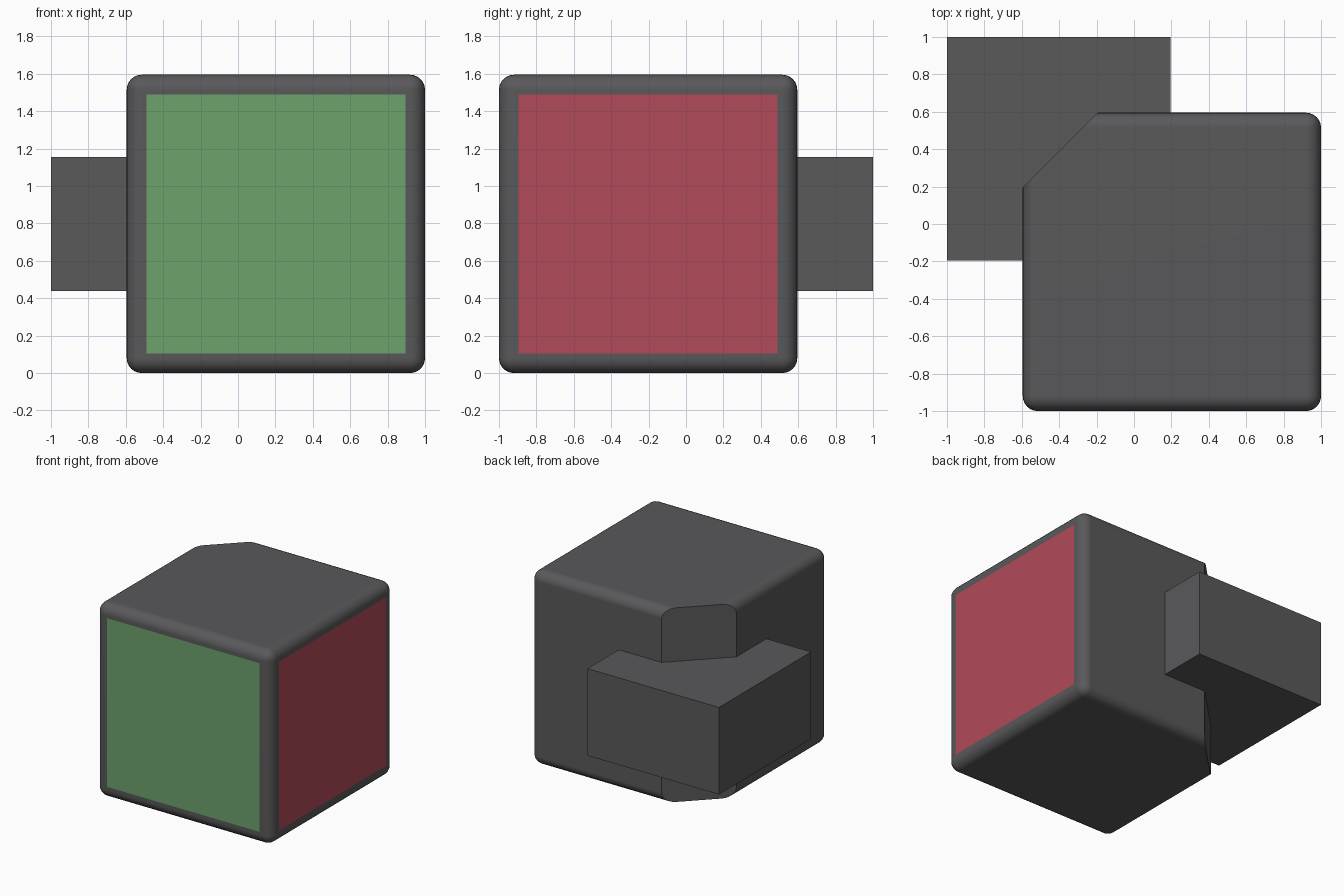
import bpy, bmesh
from mathutils import Matrix, Vector

if "Cube" in bpy.data.objects:
    bpy.data.objects.remove(bpy.data.objects["Cube"])


def material(name, colour):
    mat = bpy.data.materials.new(name)
    mat.diffuse_color = colour
    mat.use_nodes = True
    mat.node_tree.nodes["Principled BSDF"].inputs["Base Color"].default_value = mat.diffuse_color
    return mat


def box_bmesh(lo, hi):
    lo, hi = Vector(lo), Vector(hi)
    bm = bmesh.new()
    bmesh.ops.create_cube(bm, size=1, matrix=Matrix.Translation((lo + hi) / 2)
                          @ Matrix.Diagonal((*(hi - lo), 1)))
    return bm


def add_object(name, bm, mats=()):
    mesh = bpy.data.meshes.new(name)
    for mat in mats:
        mesh.materials.append(mat)
    bmesh.ops.recalc_face_normals(bm, faces=bm.faces)
    bm.to_mesh(mesh)
    bm.free()
    obj = bpy.data.objects.new(name, mesh)
    bpy.context.collection.objects.link(obj)
    return obj


# Rounded cube body
RADIUS, MARGIN = 0.08, 0.115
bm = box_bmesh((-0.595, -1, 0), (1, 0.595, 1.595))
bmesh.ops.bevel(bm, geom=bm.edges[:], offset=RADIUS, offset_type='OFFSET',
                segments=6, profile=0.5, affect='EDGES')

# Flat vertical cut across the back left corner
cut = bmesh.ops.bisect_plane(bm, geom=bm.verts[:] + bm.edges[:] + bm.faces[:],
                             plane_co=(-0.595, 0.195, 0), plane_no=(-1, 1, 0),
                             clear_outer=True)
rim = [e for e in cut['geom_cut'] if isinstance(e, bmesh.types.BMEdge)]
bmesh.ops.contextual_create(bm, geom=rim)

# Flush coloured panels on the front and right
bm.normal_update()
for index, direction in ((1, Vector((0, -1, 0))), (2, Vector((1, 0, 0)))):
    panel = max((f for f in bm.faces if f.normal.dot(direction) > 0.999),
                key=lambda f: f.calc_area())
    bmesh.ops.inset_region(bm, faces=[panel], thickness=MARGIN - RADIUS)
    panel.material_index = index

body = add_object("cube_body", bm, (
    material("body_grey", (0.1, 0.1, 0.105, 1)),
    material("panel_green", (0.15, 0.36, 0.15, 1)),
    material("panel_red", (0.44, 0.07, 0.1, 1))))

bpy.context.view_layer.objects.active = body
body.select_set(True)
bpy.ops.object.shade_smooth_by_angle()
normals = body.modifiers.new("flat_face_normals", 'WEIGHTED_NORMAL')
normals.keep_sharp = True

# Square foot projecting from the cut corner
foot = add_object("corner_foot", box_bmesh((-1, -0.195, 0.44), (0.195, 1, 1.155)),
                  (body.data.materials[0],))
